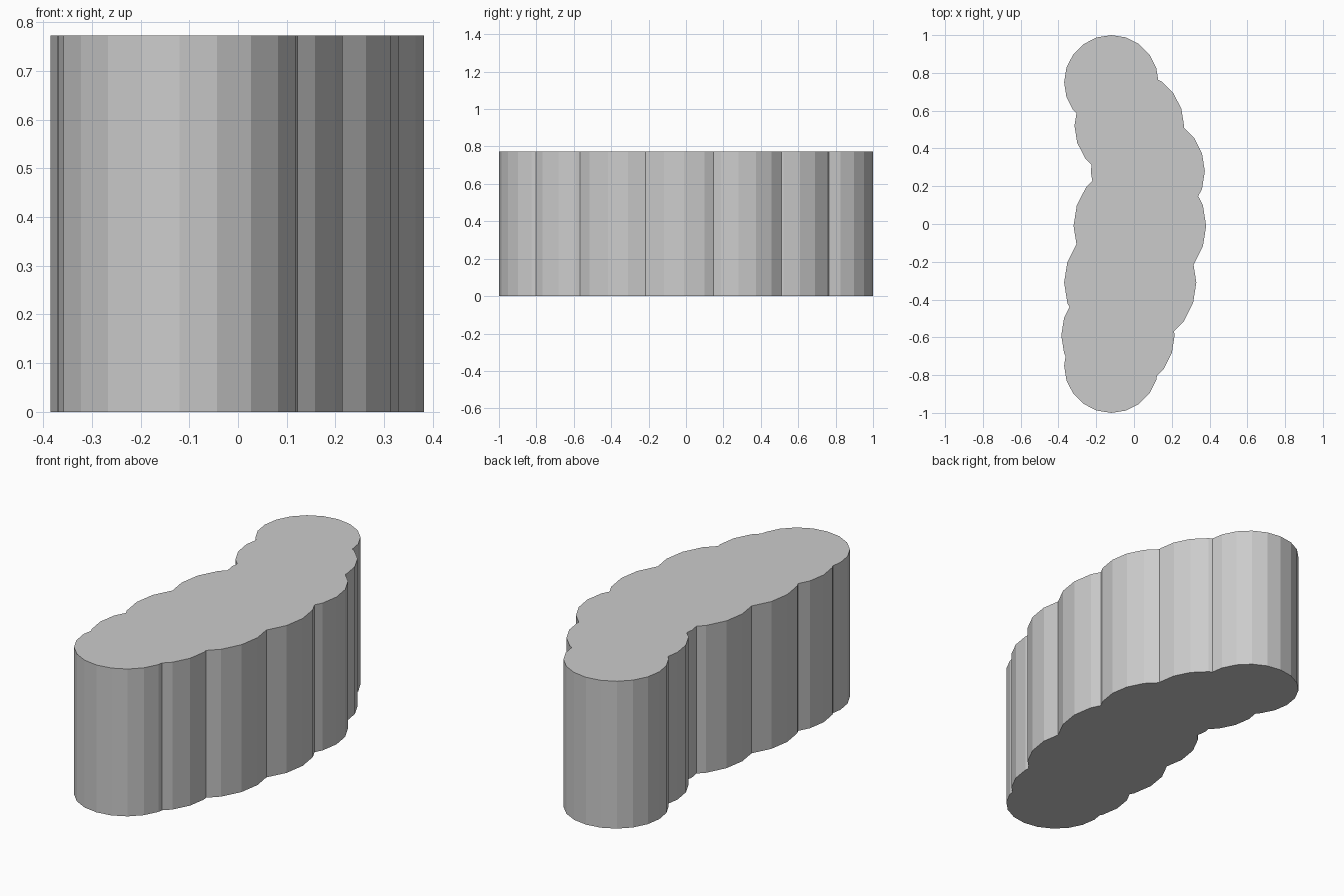
import bpy

if "Cube" in bpy.data.objects:
    bpy.data.objects.remove(bpy.data.objects["Cube"])

HEIGHT = 0.772

# Lobes along the bent path: centre x, centre y, radius
LOBES = [
    (-0.12, 0.75, 0.25),
    (-0.025, 0.52, 0.29),
    (0.073, 0.28, 0.302),
    (0.031, -0.01, 0.351),
    (-0.02, -0.31, 0.35),
    (-0.085, -0.59, 0.30),
    (-0.12, -0.75, 0.25),
]


def lobe(name, x, y, r):
    """Upright 20-sided cylinder standing on the ground."""
    bpy.ops.mesh.primitive_cylinder_add(vertices=20, radius=r, depth=HEIGHT,
                                        location=(x, y, HEIGHT / 2))
    obj = bpy.context.object
    obj.name = name
    return obj


# First lobe becomes the whole block; the others are merged into it
block = lobe("lobed_block", *LOBES[0])
for i, params in enumerate(LOBES[1:], 1):
    helper = lobe(f"lobe_helper_{i}", *params)
    helper.hide_render = True
    union = block.modifiers.new(f"merge_{i}", 'BOOLEAN')
    union.operation = 'UNION'
    union.solver = 'EXACT'
    union.object = helper
